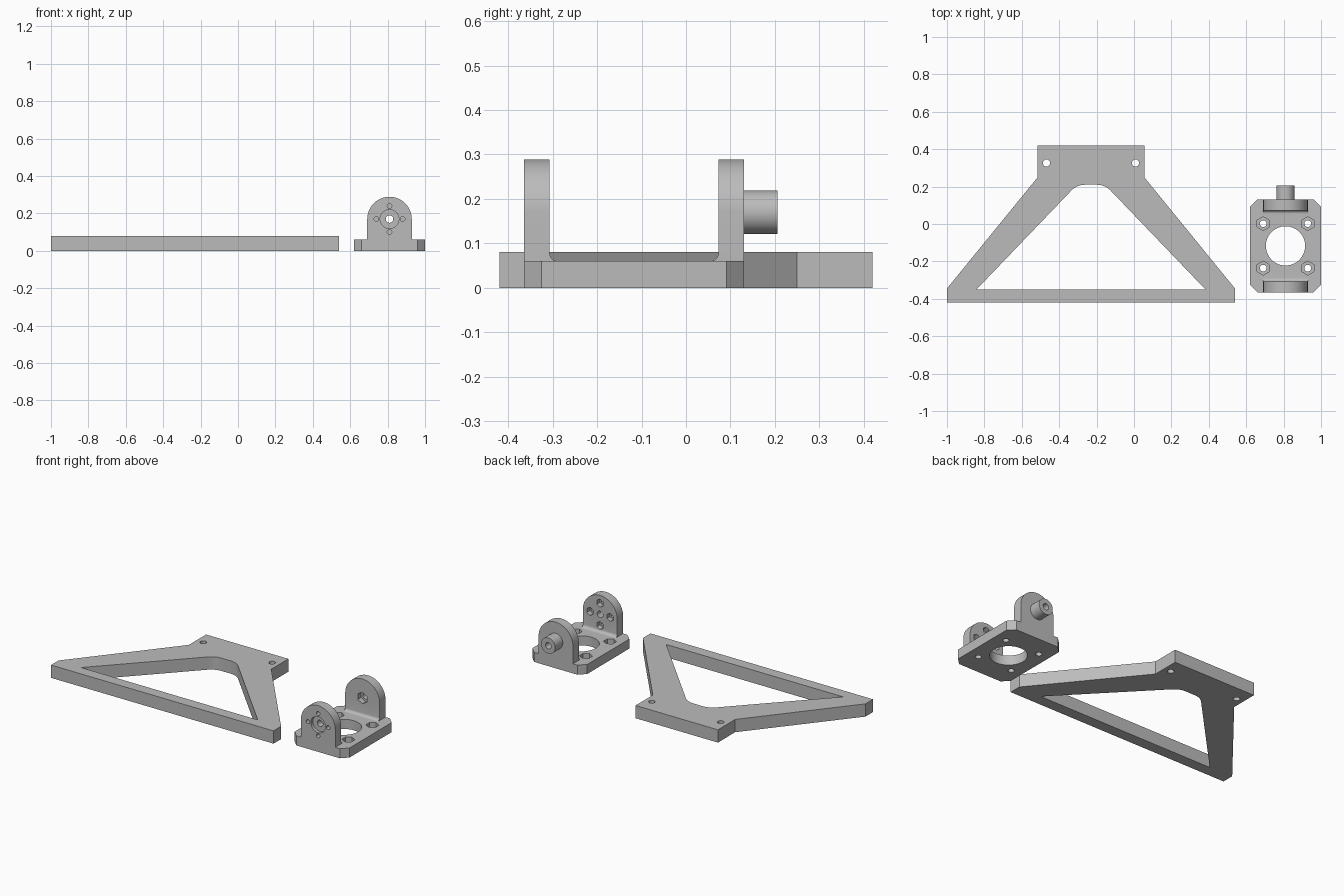
import bpy, bmesh, math
from mathutils import Matrix, Vector

if "Cube" in bpy.data.objects:
    bpy.data.objects.remove(bpy.data.objects["Cube"])

grey = bpy.data.materials.new("grey plastic")
grey.diffuse_color = (0.5, 0.5, 0.5, 1)
grey.use_nodes = True
grey.node_tree.nodes["Principled BSDF"].inputs["Base Color"].default_value = grey.diffuse_color

CX, CY = 0.81, -0.117      # bracket centre
AXIS_Z = 0.17              # pivot height


def prism(name, pts, lo, hi, axis="z"):
    """Extrude a 2D outline between lo and hi along an axis (y: pts are x,z; x: pts are y,z)."""
    place = {"z": lambda a, b, t: (a, b, t),
             "y": lambda a, b, t: (a, t, b),
             "x": lambda a, b, t: (t, a, b)}[axis]
    bm = bmesh.new()
    low = [bm.verts.new(place(a, b, lo)) for a, b in pts]
    high = [bm.verts.new(place(a, b, hi)) for a, b in pts]
    bm.faces.new(low)
    bm.faces.new(high)
    n = len(pts)
    for i in range(n):
        j = (i + 1) % n
        bm.faces.new((low[i], low[j], high[j], high[i]))
    bmesh.ops.recalc_face_normals(bm, faces=bm.faces)
    mesh = bpy.data.meshes.new(name)
    bm.to_mesh(mesh)
    bm.free()
    mesh.materials.append(grey)
    ob = bpy.data.objects.new(name, mesh)
    bpy.context.collection.objects.link(ob)
    return ob


def arc(cx, cy, r, start, end, n):
    return [(cx + r * math.cos(math.radians(start + (end - start) * i / n)),
             cy + r * math.sin(math.radians(start + (end - start) * i / n)))
            for i in range(n + 1)]


def ring(cx, cy, r, n=32, start=0):
    return arc(cx, cy, r, start, start + 360, n)[:-1]


def hexagon(cx, cy, r):
    return ring(cx, cy, r, 6, 90)


def combine(ob, others, operation):
    """Apply booleans and discard the helper objects."""
    bpy.context.view_layer.objects.active = ob
    for other in others:
        mod = ob.modifiers.new("cut", "BOOLEAN")
        mod.operation = operation
        mod.solver = "EXACT"
        mod.object = other
        bpy.ops.object.modifier_apply(modifier=mod.name)
        bpy.data.objects.remove(other)


def smooth(ob):
    bpy.ops.object.select_all(action="DESELECT")
    ob.select_set(True)
    bpy.context.view_layer.objects.active = ob
    bpy.ops.object.shade_smooth_by_angle(angle=math.radians(30))


# Triangular frame plate
MX = -0.23
half = [(0.285, 0.42), (0.285, 0.25), (0.77, -0.345), (0.77, -0.42)]
outline = [(MX + x, y) for x, y in half] + [(MX - x, y) for x, y in reversed(half)]
frame = prism("triangle_frame", outline, 0, 0.08)

# Triangular window with two rounded upper corners
R = 0.1
slope = math.degrees(math.atan2(0.56, 0.537))
tx = 0.075 - R * math.tan(math.radians(slope / 2))
right = arc(tx, 0.21 - R, R, 90, 90 - slope, 8)
window = [(0.612, -0.35)] + right[::-1] + [(-x, y) for x, y in right] + [(-0.612, -0.35)]
cuts = [prism("window_cutter", [(MX + x, y) for x, y in window], -0.1, 0.2)]
for s in (-1, 1):
    cuts.append(prism("screw_cutter", ring(MX + s * 0.238, 0.326, 0.019), -0.1, 0.2))
combine(frame, cuts, "DIFFERENCE")
smooth(frame)

# Bracket base with chamfered corners
hx, hy, c = 0.19, 0.248, 0.04
corner = [(hx, hy - c), (hx - c, hy)]
base = corner + [(-x, y) for x, y in reversed(corner)]
base += [(-x, -y) for x, y in base]
bracket = prism("pivot_bracket", [(CX + x, CY + y) for x, y in base], 0, 0.06)

# Upright ears, inner fillets and pivot boss
ear = [(CX - 0.119, 0.02), (CX + 0.119, 0.02)] + arc(CX, AXIS_Z, 0.119, 0, 180, 32)
parts = []
for s in (-1, 1):
    parts.append(prism("ear", ear, CY + s * 0.19, CY + s * 0.248, "y"))
    f = 0.018
    fillet = [(CY + s * y, z) for y, z in
              [(0.2, 0.05), (0.2, 0.06 + f)] + arc(0.19 - f, 0.06 + f, f, 0, -90, 6)
              + [(0.19 - f, 0.05)]]
    parts.append(prism("fillet", fillet, CX - 0.119, CX + 0.119, "x"))
parts.append(prism("boss", ring(CX, AXIS_Z, 0.049, 40), 0.11, 0.206, "y"))
combine(bracket, parts, "UNION")

# Base openings: large bore and four bolt holes with nut pockets
cuts = [prism("bore_cutter", ring(CX, CY, 0.105, 48), -0.1, 0.1)]
for sx in (-1, 1):
    for sy in (-1, 1):
        x, y = CX + sx * 0.119, CY + sy * 0.119
        cuts.append(prism("bolt_cutter", ring(x, y, 0.018, 24), -0.1, 0.1))
        cuts.append(prism("nut_cutter", hexagon(x, y, 0.037), 0.03, 0.1))

# Ear openings: pivot hole, boss socket and nut pockets
cuts.append(prism("pivot_cutter", ring(CX, AXIS_Z, 0.02, 24), -0.6, 0.4, "y"))
cuts.append(prism("socket_cutter", ring(CX, AXIS_Z, 0.05, 40), -0.5, CY - 0.228, "y"))
cuts.append(prism("pivot_nut_cutter", hexagon(CX, AXIS_Z, 0.036), 0, 0.105, "y"))
for dx, dz in ((0.07, 0), (-0.07, 0), (0, 0.07), (0, -0.07)):
    x, z = CX + dx, AXIS_Z + dz
    cuts.append(prism("ear_screw_cutter", ring(x, z, 0.0125, 20), -0.5, -0.25, "y"))
    cuts.append(prism("ear_nut_cutter", hexagon(x, z, 0.025), CY - 0.22, -0.25, "y"))
combine(bracket, cuts, "DIFFERENCE")
smooth(bracket)
